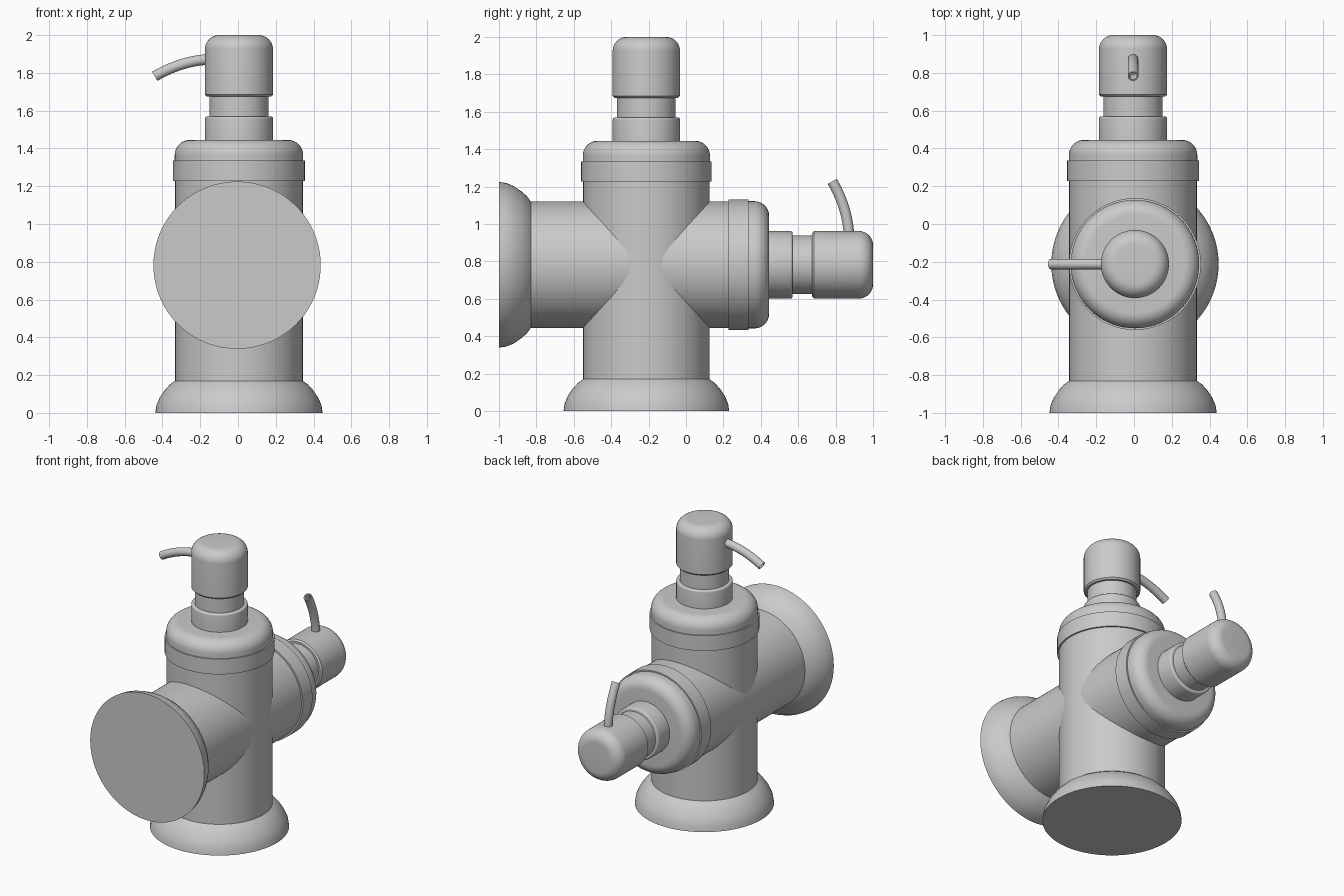
import bpy, bmesh, math
from mathutils import Matrix, Vector

cube = bpy.data.objects.get("Cube")
if cube:
    bpy.data.objects.remove(cube, do_unlink=True)

grey = bpy.data.materials.new("light_grey")
grey.use_nodes = True
COLOUR = (0.6, 0.59, 0.59, 1)
grey.diffuse_color = COLOUR
grey.node_tree.nodes["Principled BSDF"].inputs["Base Color"].default_value = COLOUR


def finish(name, bm, matrix):
    bmesh.ops.recalc_face_normals(bm, faces=bm.faces)
    mesh = bpy.data.meshes.new(name)
    bm.to_mesh(mesh)
    bm.free()
    mesh.materials.append(grey)
    obj = bpy.data.objects.new(name, mesh)
    bpy.context.collection.objects.link(obj)
    obj.matrix_world = matrix
    bpy.ops.object.select_all(action="DESELECT")
    bpy.context.view_layer.objects.active = obj
    obj.select_set(True)
    bpy.ops.object.shade_smooth_by_angle(angle=math.radians(30))


def skin(bm, rings):
    """Bridge consecutive rings of vertices and cap both ends."""
    for a, b in zip(rings, rings[1:]):
        for i in range(len(a)):
            j = (i + 1) % len(a)
            bm.faces.new((a[i], a[j], b[j], b[i]))
    bm.faces.new(rings[0])
    bm.faces.new(rings[-1])


def ring(bm, centre, u, v, radius, count):
    angles = [math.tau * i / count for i in range(count)]
    return [bm.verts.new(centre + radius * (math.cos(a) * u + math.sin(a) * v))
            for a in angles]


def lathe(name, profile, matrix):
    bm = bmesh.new()
    u, v = Vector((1, 0, 0)), Vector((0, 1, 0))
    skin(bm, [ring(bm, Vector((0, 0, z)), u, v, r, 96) for r, z in profile])
    finish(name, bm, matrix)


def rounded(radius, bottom, top, fillet, steps=10):
    """Cylinder profile with a rounded upper rim."""
    arc = [math.pi / 2 * i / steps for i in range(steps + 1)]
    return [(radius, bottom)] + [
        (radius - fillet + fillet * math.cos(a), top - fillet + fillet * math.sin(a))
        for a in arc]


def spout(name, matrix):
    # Bent tube swept along a quadratic arc, with a shallow bore at the tip
    start, bend, tip = (Vector((x, 0, z)) for x, z in
                        ((-0.13, 1.872), (-0.29, 1.872), (-0.446, 1.782)))
    bm, rings, side = bmesh.new(), [], Vector((0, 1, 0))
    for i in range(13):
        t = i / 12
        point = start * (1 - t) ** 2 + bend * 2 * t * (1 - t) + tip * t * t
        along = ((bend - start) * (1 - t) + (tip - bend) * t).normalized()
        rings.append(ring(bm, point, side, along.cross(side), 0.028, 24))
    up = along.cross(side)
    rings.append(ring(bm, tip, side, up, 0.02, 24))
    rings.append(ring(bm, tip - along * 0.05, side, up, 0.02, 24))
    skin(bm, rings)
    finish(name, bm, matrix)


PARTS = {
    "flared_base": [(0.443, 0), (0.437, 0.04), (0.42, 0.08), (0.393, 0.12),
                    (0.366, 0.15), (0.338, 0.17)],
    "body": [(0.338, 0.165), (0.338, 1.26)],
    "lid_band": [(0.349, 1.228), (0.349, 1.335)],
    "lid_shoulder": rounded(0.34, 1.3, 1.445, 0.08),
    "collar": rounded(0.18, 1.43, 1.57, 0.012, 4),
    "neck": [(0.157, 1.55), (0.157, 1.69)],
    "pump_head": [(0.17, 1.675)] + rounded(0.18, 1.685, 2.0, 0.075),
}

# Two identical dispensers crossing: one upright, one lying towards the back
upright = Matrix.Translation((0.005, -0.212, 0))
lying = Matrix(((0, -1, 0, -0.005), (0, 0, 1, -1), (-1, 0, 0, 0.782), (0, 0, 0, 1)))
for prefix, matrix in (("upright", upright), ("lying", lying)):
    for part, profile in PARTS.items():
        lathe(f"{prefix}_{part}", profile, matrix)
    spout(f"{prefix}_spout", matrix)
